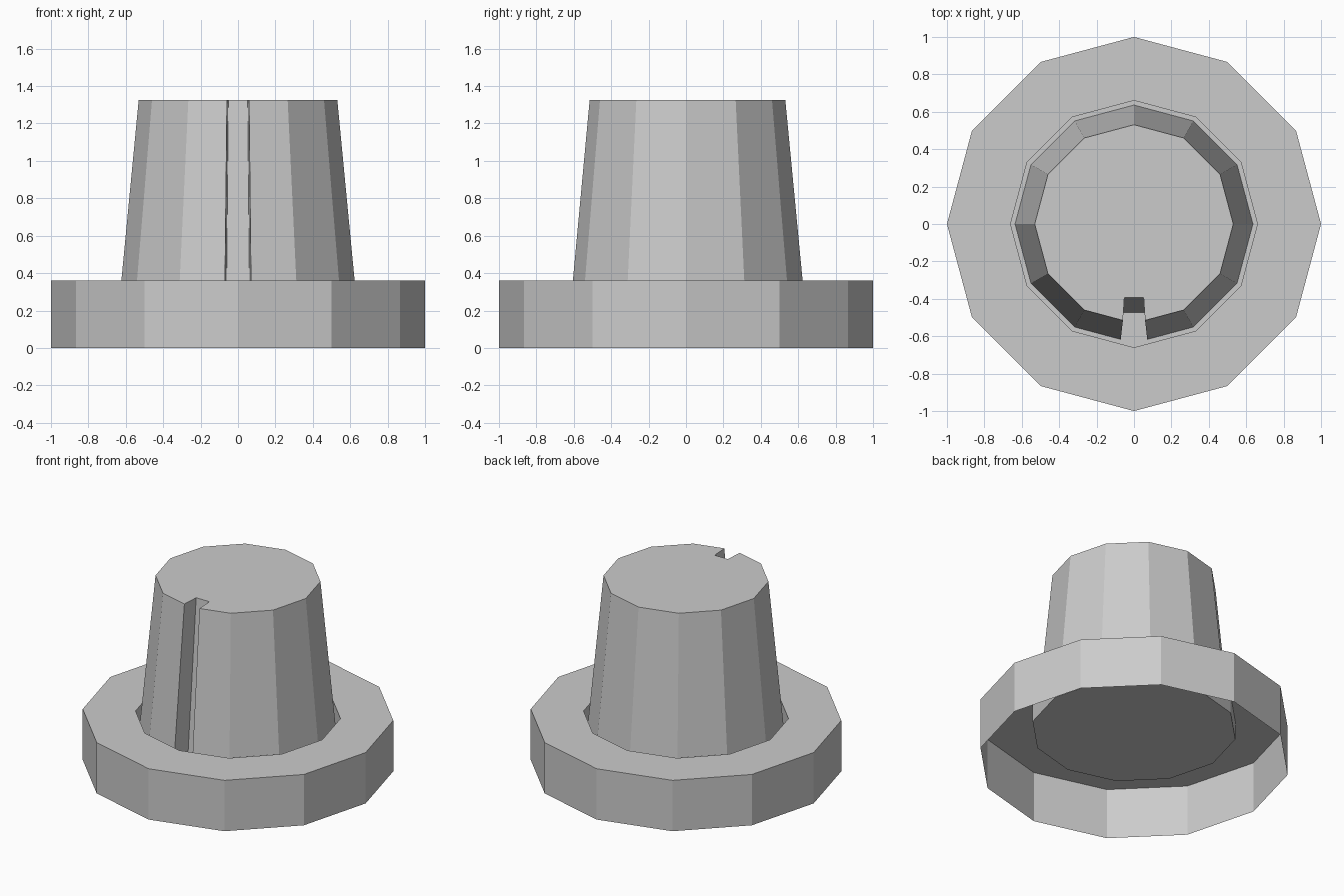
import bpy, bmesh, math

if "Cube" in bpy.data.objects:
    bpy.data.objects.remove(bpy.data.objects["Cube"])

SIDES = 12


def polygon(radius):
    return [(radius * math.cos(2 * math.pi * i / SIDES),
             radius * math.sin(2 * math.pi * i / SIDES)) for i in range(SIDES)]


def loft(name, rings, cap_end=True):
    """Skin a list of (outline, z) rings and optionally close the last one."""
    bm = bmesh.new()
    loops = [[bm.verts.new((x, y, z)) for x, y in outline] for outline, z in rings]
    for a, b in zip(loops, loops[1:]):
        n = len(a)
        for i in range(n):
            j = (i + 1) % n
            bm.faces.new((a[i], a[j], b[j], b[i]))
    if cap_end:
        bm.faces.new(loops[-1])
    mesh = bpy.data.meshes.new(name)
    bm.to_mesh(mesh)
    bm.free()
    obj = bpy.data.objects.new(name, mesh)
    bpy.context.collection.objects.link(obj)
    return obj


BASE_TOP, FLOOR, TOP = 0.36, 0.23, 1.325

# Base: open-bottomed outer wall, flat rim, and a recessed socket with a floor
loft("base_collar", [(polygon(1.0), 0.0), (polygon(1.0), BASE_TOP),
                     (polygon(0.66), BASE_TOP), (polygon(0.66), FLOOR)])

# Knob: tapered 12-sided plug whose front corner is replaced by a key slot
R = 0.636
outline = polygon(R)
mouth_x = 0.071
mouth_y = -R + mouth_x * math.tan(math.radians(15))
outline[9:10] = [(-mouth_x, mouth_y), (-0.062, -0.472),
                 (0.062, -0.472), (mouth_x, mouth_y)]
taper = 0.531 / R
loft("slotted_knob", [(outline, FLOOR),
                      ([(x * taper, y * taper) for x, y in outline], TOP)])
